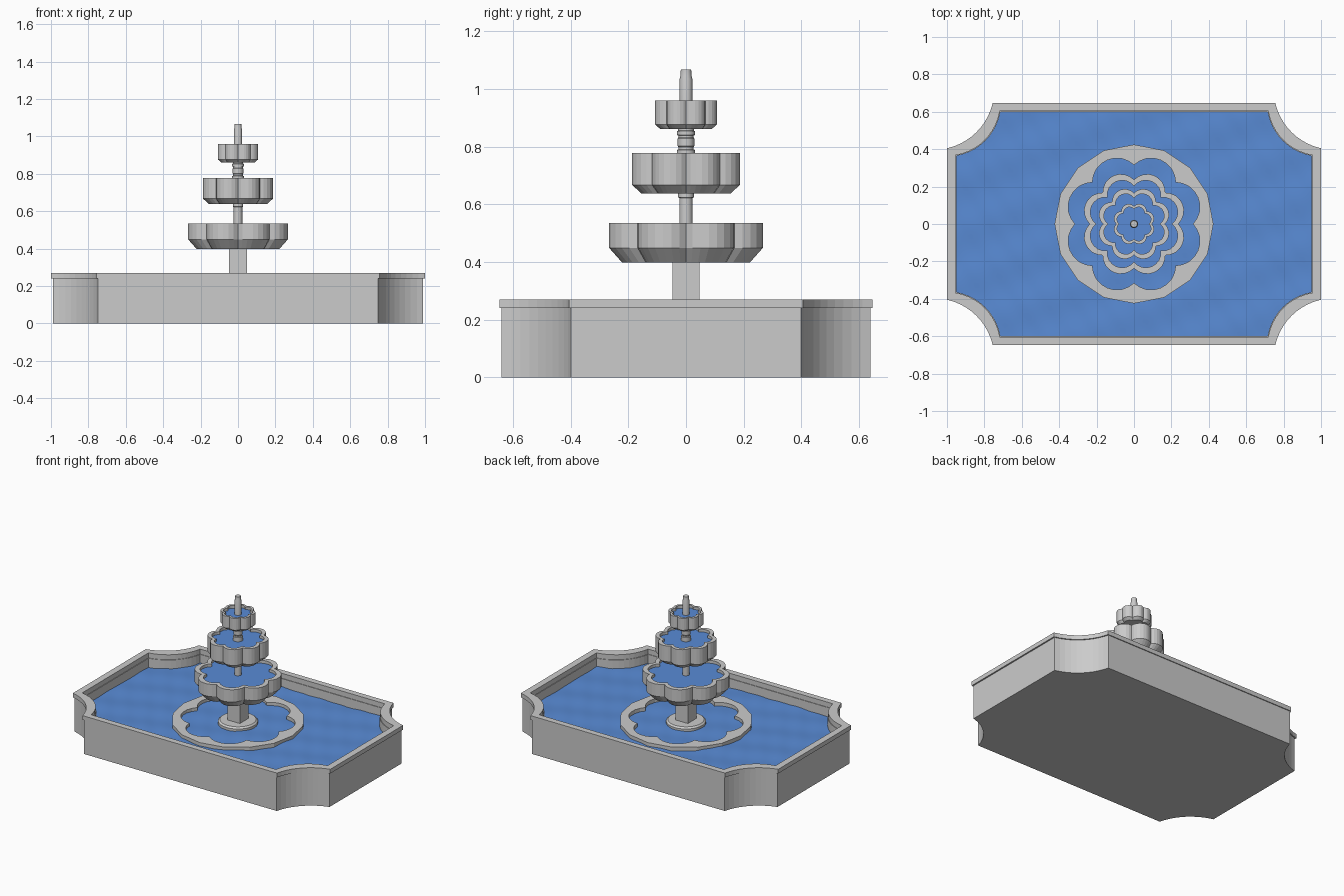
import bpy, bmesh
from math import sin, cos, pi, sqrt, atan2

if "Cube" in bpy.data.objects:
    bpy.data.objects.remove(bpy.data.objects["Cube"])

water_mat = bpy.data.materials.new("water")
water_mat.diffuse_color = (0.10, 0.26, 0.67, 1)
water_mat.use_nodes = True
water_mat.node_tree.nodes["Principled BSDF"].inputs["Base Color"].default_value = water_mat.diffuse_color


def finish(name, bm, mat=None):
    bmesh.ops.recalc_face_normals(bm, faces=bm.faces)
    me = bpy.data.meshes.new(name)
    bm.to_mesh(me)
    bm.free()
    ob = bpy.data.objects.new(name, me)
    bpy.context.collection.objects.link(ob)
    if mat:
        me.materials.append(mat)
    return ob


def loft(name, sections, closed=False):
    """Bridge (outline, z) sections; cap the ends, or join last to first."""
    bm = bmesh.new()
    rings = [[bm.verts.new((x, y, z)) for x, y in pts] for pts, z in sections]
    n = len(rings[0])
    pairs = list(zip(rings, rings[1:]))
    if closed:
        pairs.append((rings[-1], rings[0]))
    for a, b in pairs:
        for i in range(n):
            j = (i + 1) % n
            bm.faces.new((a[i], a[j], b[j], b[i]))
    if not closed:
        bm.faces.new(rings[0])
        bm.faces.new(rings[-1])
    return finish(name, bm)


def scaled(pts, s):
    return [(x * s, y * s) for x, y in pts]


def circle(r, n=16):
    return [(r * cos(2 * pi * i / n), r * sin(2 * pi * i / n)) for i in range(n)]


def lathe(name, profile, n=16):
    ob = loft(name, [(circle(r, n), z) for r, z in profile])
    for p in ob.data.polygons:
        p.use_smooth = len(p.vertices) == 4 and abs(p.normal.z) < 0.3
    ob.data.set_sharp_from_angle(angle=0.5)
    return ob


def flower(peak, cusp, lobes=8, seg=8):
    """Scalloped outline: arcs meeting in cusps at multiples of 45 degrees."""
    h = pi / lobes
    c = (peak ** 2 - cusp ** 2) / (2 * (peak - cusp * cos(h)))
    rad = peak - c
    sweep = atan2(cusp * sin(h), cusp * cos(h) - c)
    pts = []
    for k in range(lobes):
        m = (2 * k + 1) * h
        for i in range(seg):
            a = -sweep + 2 * sweep * i / seg
            x, y = c + rad * cos(a), rad * sin(a)
            pts.append((x * cos(m) - y * sin(m), x * sin(m) + y * cos(m)))
    return pts


def notched(hx, hy, cx, cy, r, seg=10):
    """Rectangle with a concave arc cut from each corner."""
    dx, dy = hx - cx, -sqrt(r * r - (hx - cx) ** 2)
    ex, ey = -sqrt(r * r - (hy - cy) ** 2), hy - cy
    a0, a1 = atan2(dy, dx) % (2 * pi), atan2(ey, ex) % (2 * pi)
    q = [(cx + r * cos(a0 + (a1 - a0) * i / seg),
          cy + r * sin(a0 + (a1 - a0) * i / seg)) for i in range(seg + 1)]
    return (q + [(-x, y) for x, y in reversed(q)] + [(-x, -y) for x, y in q]
            + [(x, -y) for x, y in reversed(q)])


# Basin: wall, overhanging rim, inside wall and floor
wall = notched(0.99, 0.64, 1.07, 0.72, 0.331)
rim = notched(1.0, 0.646, 1.07, 0.72, 0.323)
rim_in = notched(0.954, 0.604, 1.0, 0.65, 0.286)
wall_in = notched(0.95, 0.60, 1.0, 0.65, 0.29)
loft("basin", [(wall, 0), (wall, 0.24), (rim, 0.24), (rim, 0.27), (rim_in, 0.27),
               (rim_in, 0.235), (wall_in, 0.235), (wall_in, 0.03)])

# Rippled pool water, edges hidden inside the basin wall
bm = bmesh.new()
bmesh.ops.create_grid(bm, x_segments=97, y_segments=62, size=1)
for v in bm.verts:
    x, y = v.co.x * 0.97, v.co.y * 0.62
    v.co = (x, y, 0.174 + 0.002 * sin(17 * x + 6 * y) + 0.002 * sin(23 * y - 9 * x)
            + 0.0015 * sin(41 * x + 29 * y))
out = []
for f in bm.faces:
    c = f.calc_center_median()
    if (abs(c.x) - 1.0) ** 2 + (abs(c.y) - 0.65) ** 2 < 0.272 ** 2:
        out.append(f)
bmesh.ops.delete(bm, geom=out, context='FACES')
ob = finish("pool_water", bm, water_mat)
for p in ob.data.polygons:
    p.use_smooth = True

# Sixteen-sided ring with a scalloped opening, standing in the pool
corners = circle(0.425)
outer = []
for i in range(16):
    (ax, ay), (bx, by) = corners[i], corners[(i + 1) % 16]
    outer += [(ax + (bx - ax) * t / 4, ay + (by - ay) * t / 4) for t in range(4)]
inner = flower(0.37, 0.315)
loft("pool_ring", [(outer, 0.03), (outer, 0.198), (inner, 0.198), (inner, 0.03)], closed=True)

# Foot and square pedestal
lathe("pedestal_foot", [(0.127, 0.03), (0.127, 0.19), (0.115, 0.2)], 32)
s = 0.047
square = [(s, s), (-s, s), (-s, -s), (s, -s)]
loft("pedestal", [(square, 0.19), (square, 0.42)])

# Three scalloped bowls: peak radius, cusp radius, rim width, bottom, chamfer, top
tiers = [("lower", 0.281, 0.237, 0.035, 0.398, 0.449, 0.535),
         ("middle", 0.197, 0.166, 0.027, 0.638, 0.667, 0.778),
         ("upper", 0.1125, 0.095, 0.017, 0.86, 0.876, 0.959)]
for name, peak, cusp, t, z0, z1, z2 in tiers:
    edge = flower(peak, cusp)
    inside = flower(peak - t, cusp - t)
    loft(name + "_bowl", [(scaled(edge, 0.83), z0), (edge, z1), (edge, z2),
                          (inside, z2), (inside, z1 + 0.01)])
    bm = bmesh.new()
    bm.faces.new([bm.verts.new((x, y, z2 - 0.02)) for x, y in inside])
    finish(name + "_water", bm, water_mat)

# Turned columns between the bowls and the finial
lathe("lower_column", [(0.023, 0.44), (0.023, 0.622), (0.028, 0.624), (0.028, 0.645)])
lathe("middle_column", [(0.032, 0.67), (0.032, 0.788), (0.026, 0.79), (0.026, 0.798),
                        (0.029, 0.802), (0.029, 0.828), (0.026, 0.832), (0.026, 0.838),
                        (0.032, 0.84), (0.032, 0.853), (0.027, 0.855), (0.027, 0.87)])
lathe("finial", [(0.022, 0.88), (0.022, 1.035), (0.019, 1.045), (0.018, 1.067)])
